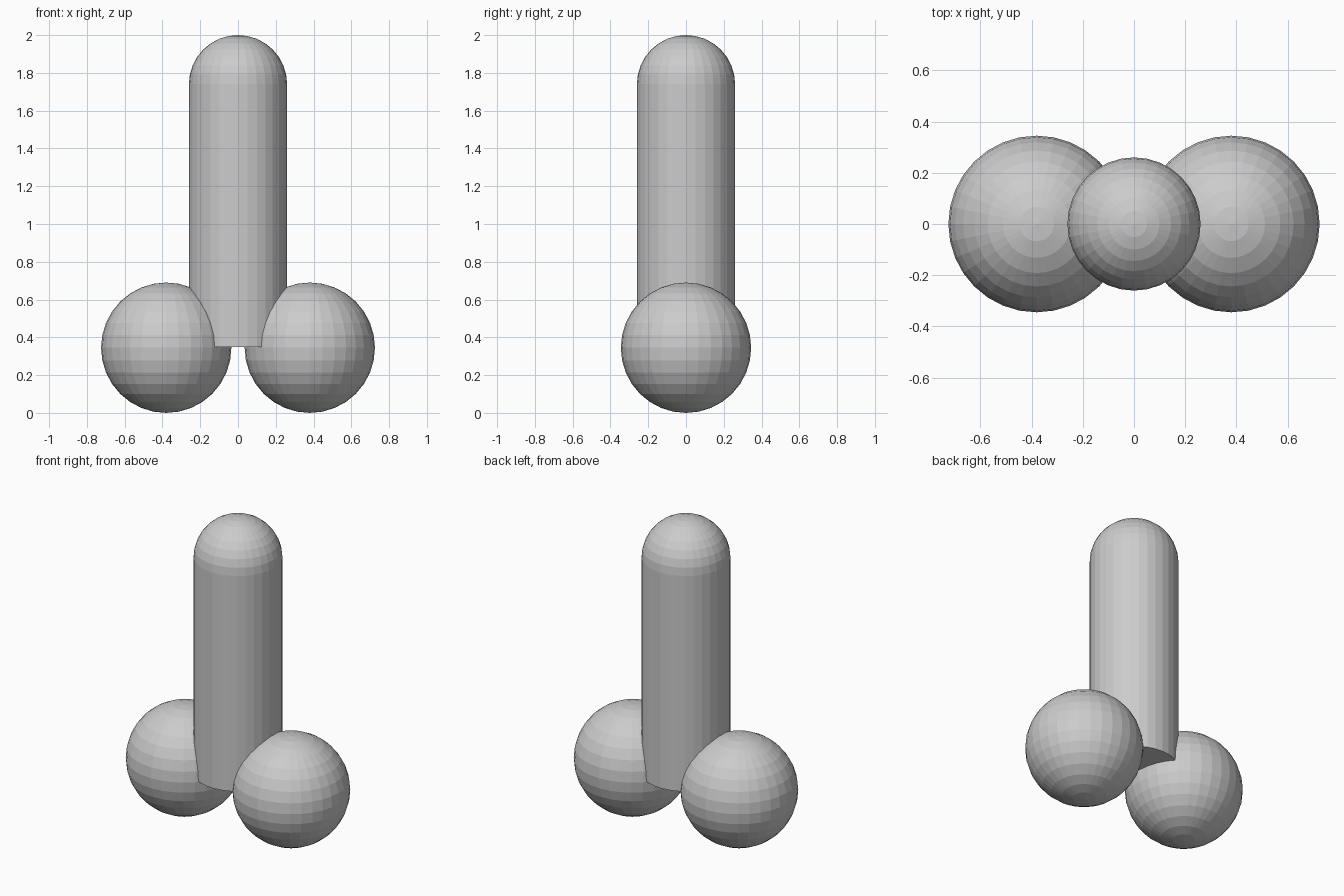
import bpy, bmesh, math
from mathutils import Matrix

if "Cube" in bpy.data.objects:
    bpy.data.objects.remove(bpy.data.objects["Cube"])

SEGMENTS, RINGS = 32, 16

grey = bpy.data.materials.new("plain grey")
grey.diffuse_color = (0.6, 0.6, 0.6, 1)
grey.use_nodes = True
grey.node_tree.nodes["Principled BSDF"].inputs["Base Color"].default_value = grey.diffuse_color


def add_object(name, bm, location):
    bmesh.ops.recalc_face_normals(bm, faces=bm.faces)
    mesh = bpy.data.meshes.new(name)
    bm.to_mesh(mesh)
    bm.free()
    mesh.materials.append(grey)
    obj = bpy.data.objects.new(name, mesh)
    obj.location = location
    bpy.context.collection.objects.link(obj)
    return obj


# Pair of base spheres
R = 0.345
for side, x in (("left", -0.38), ("right", 0.38)):
    bm = bmesh.new()
    bmesh.ops.create_uvsphere(bm, u_segments=SEGMENTS, v_segments=RINGS, radius=R)
    add_object(side + "_base_sphere", bm, (x, 0, R))

# Round-topped column: half a profile spun about z, with a flat closed bottom
r, bottom, shoulder = 0.26, 0.35, 1.74
profile = [(0, bottom), (r, bottom)]
for i in range(RINGS // 2 + 1):
    a = i * math.pi / RINGS
    profile.append((r * math.cos(a), shoulder + r * math.sin(a)))
bm = bmesh.new()
verts = [bm.verts.new((x, 0, z)) for x, z in profile]
edges = [bm.edges.new(pair) for pair in zip(verts, verts[1:])]
bmesh.ops.spin(bm, geom=verts + edges, cent=(0, 0, 0), axis=(0, 0, 1),
               angle=math.tau, steps=SEGMENTS, use_duplicate=False)
bmesh.ops.remove_doubles(bm, verts=bm.verts, dist=0.0001)
add_object("round_topped_column", bm, (0, 0, 0))
